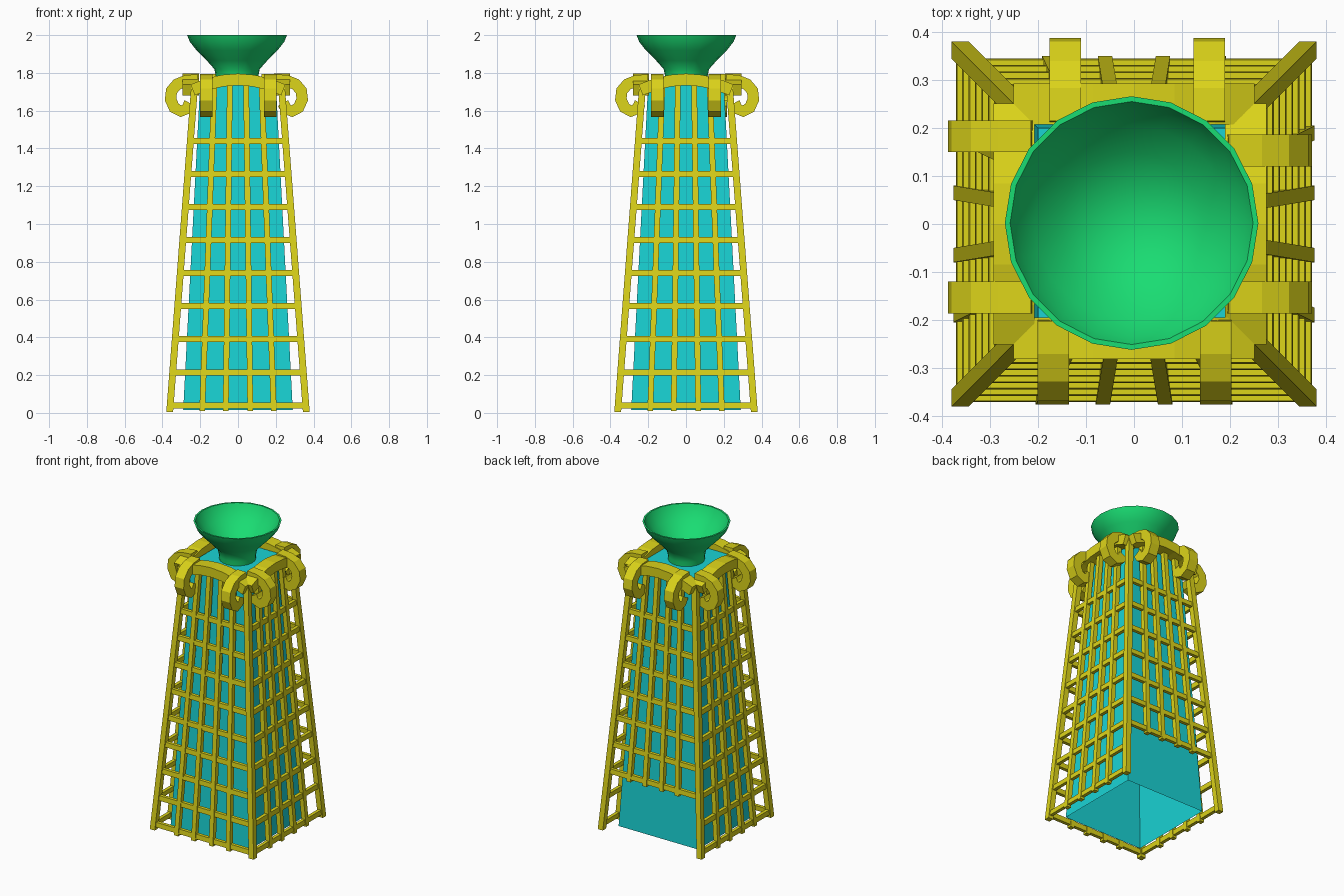
import bpy, bmesh, math
from mathutils import Vector, Matrix

if "Cube" in bpy.data.objects:
    bpy.data.objects.remove(bpy.data.objects["Cube"])


def material(name, rgb):
    m = bpy.data.materials.new(name)
    m.diffuse_color = (*rgb, 1)
    m.use_nodes = True
    m.node_tree.nodes["Principled BSDF"].inputs["Base Color"].default_value = m.diffuse_color
    return m


YELLOW = material("yellow", (0.72, 0.66, 0.01))
CYAN = material("cyan", (0.01, 0.65, 0.66))
GREEN = material("green", (0.01, 0.72, 0.17))


def finish(bm, name, mat, matrix=None):
    if matrix:
        bm.transform(matrix)
    bmesh.ops.recalc_face_normals(bm, faces=bm.faces)
    me = bpy.data.meshes.new(name)
    bm.to_mesh(me)
    bm.free()
    ob = bpy.data.objects.new(name, me)
    bpy.context.collection.objects.link(ob)
    me.materials.append(mat)
    return ob


def loft(bm, rings, caps=(True, True)):
    """Skin a list of equal-length vertex rings."""
    rs = [[bm.verts.new(p) for p in r] for r in rings]
    n = len(rs[0])
    for a, b in zip(rs, rs[1:]):
        for i in range(n):
            j = (i + 1) % n
            bm.faces.new((a[i], a[j], b[j], b[i]))
    if caps[0]:
        bm.faces.new(rs[0][::-1])
    if caps[1]:
        bm.faces.new(rs[-1])


def square(x, y, z, hx, hy):
    return [(x - hx, y - hy, z), (x + hx, y - hy, z), (x + hx, y + hy, z), (x - hx, y + hy, z)]


def ribbon(bm, path, half, lo, hi, place):
    """Thick strip along a 2D path, extruded from lo to hi; place maps (u, z, w) to 3D."""
    pts = [Vector(p) for p in path]
    rings = []
    for i, p in enumerate(pts):
        t = (pts[min(i + 1, len(pts) - 1)] - pts[max(i - 1, 0)]).normalized()
        n = Vector((-t.y, t.x)) * half
        a, b = p + n, p - n
        rings.append([place(a.x, a.y, lo), place(a.x, a.y, hi),
                      place(b.x, b.y, hi), place(b.x, b.y, lo)])
    loft(bm, rings)


def reach(z):
    """Distance of the lattice plane from the axis at height z."""
    return 0.362 - 0.132 * z / 1.73


# Tapered tower body, open underneath
bm = bmesh.new()
loft(bm, [square(0, 0, 0.015, 0.29, 0.29), square(0, 0, 1.75, 0.2, 0.2)], (False, True))
finish(bm, "tower_body", CYAN)

# Corner posts
bm = bmesh.new()
for sx in (-1, 1):
    for sy in (-1, 1):
        loft(bm, [square(sx * reach(z), sy * reach(z), z, 0.018, 0.018) for z in (0.005, 1.74)])
finish(bm, "corner_posts", YELLOW)

# Per side: name, outward shift of rim, hook positions, lowest lattice height
SIDES = [("front", 0.0, (-0.168, 0.17), 0.01),
         ("right", -0.005, (-0.153, 0.153), 0.01),
         ("back", 0.012, (-0.157, 0.143), 0.36),
         ("left", 0.012, (-0.183, 0.153), 0.01)]
HOOK = [(0.2, 1.762), (0.265, 1.757), (0.31, 1.74), (0.34, 1.705), (0.345, 1.66),
        (0.325, 1.615), (0.29, 1.597), (0.26, 1.61), (0.243, 1.64)]
ARCH = [(s, 1.765 - 0.055 * (s / 0.24) ** 2) for s in (-0.24, -0.16, -0.08, 0, 0.08, 0.16, 0.24)]

for k, (side, shift, hooks, low) in enumerate(SIDES):
    turn = Matrix.Rotation(k * math.pi / 2, 4, 'Z')

    # Lattice of upright bars and rungs
    bm = bmesh.new()
    for foot, top in ((0.19, 0.125), (0.065, 0.043)):
        for sg in (-1, 1):
            loft(bm, [square(sg * (foot + (top - foot) * z / 1.74), -reach(z), z, 0.015, 0.015)
                      for z in (low, 1.74)])
    for i in range(9):
        z = 0.04 + 0.175 * i
        if z < low:
            continue
        r = reach(z)
        loft(bm, [square(0, -reach(h), h, r, 0.011) for h in (z - 0.016, z + 0.016)])
    finish(bm, side + "_lattice", YELLOW, turn)

    # Arched rim beam
    bm = bmesh.new()
    ribbon(bm, ARCH, 0.031, 0.195 + shift, 0.281 + shift, lambda u, z, w: (u, -w, z))
    finish(bm, side + "_rim_beam", YELLOW, turn)

    # Curled hooks
    bm = bmesh.new()
    for s in hooks:
        ribbon(bm, [(u + shift, z) for u, z in HOOK], 0.031, s - 0.033, s + 0.033,
               lambda u, z, w: (w, -u, z))
    finish(bm, side + "_hooks", YELLOW, turn)

# Hollow funnel, 20 sides
PROFILE = [(0.11, 1.745), (0.112, 1.78), (0.12, 1.82), (0.16, 1.865), (0.215, 1.92), (0.25, 1.965),
           (0.264, 2.0), (0.253, 2.0), (0.238, 1.965), (0.203, 1.92), (0.148, 1.865), (0.08, 1.825),
           (0.02, 1.815)]
bm = bmesh.new()
loft(bm, [[(r * math.sin(i * math.pi / 10) - 0.005, r * math.cos(i * math.pi / 10) + 0.002, z)
           for i in range(20)] for r, z in PROFILE])
funnel = finish(bm, "funnel", GREEN)
bpy.context.view_layer.objects.active = funnel
funnel.select_set(True)
bpy.ops.object.shade_smooth_by_angle(angle=math.radians(35))
